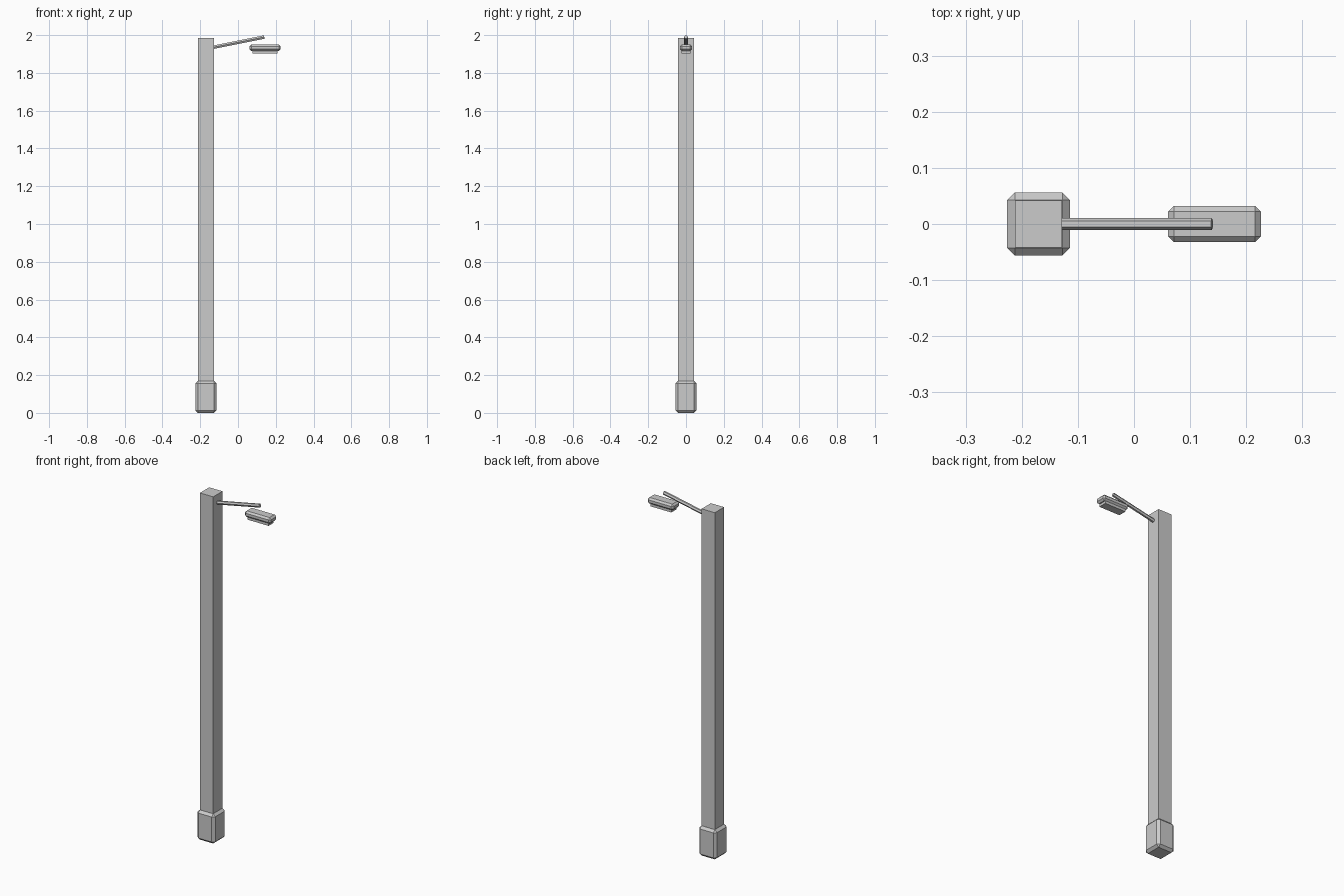
import bpy, bmesh
from mathutils import Vector

cube = bpy.data.objects.get("Cube")
if cube:
    bpy.data.objects.remove(cube, do_unlink=True)

grey = bpy.data.materials.new("light_grey_metal")
grey.use_nodes = True
colour = (0.6, 0.6, 0.6, 1)
grey.diffuse_color = colour
grey.node_tree.nodes["Principled BSDF"].inputs["Base Color"].default_value = colour


def finish(name, bm):
    mesh = bpy.data.meshes.new(name)
    bm.to_mesh(mesh)
    bm.free()
    mesh.materials.append(grey)
    obj = bpy.data.objects.new(name, mesh)
    bpy.context.collection.objects.link(obj)
    return obj


def box(name, low, high, chamfer=0):
    """Box between two corners, with every edge optionally chamfered."""
    low, high = Vector(low), Vector(high)
    bm = bmesh.new()
    bmesh.ops.create_cube(bm, size=1)
    bmesh.ops.scale(bm, vec=high - low, verts=bm.verts)
    bmesh.ops.translate(bm, vec=(low + high) / 2, verts=bm.verts)
    if chamfer:
        bmesh.ops.bevel(bm, geom=bm.edges[:], offset=chamfer, segments=1,
                        affect='EDGES', profile=0.5)
    return finish(name, bm)


def rod(name, start, end, radius, sides):
    """Low-poly rod between two points, with one ridge on top."""
    start, end = Vector(start), Vector(end)
    axis = end - start
    bm = bmesh.new()
    bmesh.ops.create_cone(bm, cap_ends=True, segments=sides, radius1=radius,
                          radius2=radius, depth=axis.length)
    turn = Vector((0, 0, 1)).rotation_difference(axis)
    bmesh.ops.rotate(bm, matrix=turn.to_matrix(), verts=bm.verts)
    bmesh.ops.translate(bm, vec=(start + end) / 2, verts=bm.verts)
    return finish(name, bm)


# Pole on its chamfered foot
px = -0.17
box("base", (px - 0.056, -0.056, 0), (px + 0.056, 0.056, 0.17), 0.0135)
box("pole", (px - 0.042, -0.042, 0.1), (px + 0.042, 0.042, 1.985))

# Rising arm
ridge_up = rod("arm", (-0.14, 0, 1.934), (0.139, 0, 1.99), 0.0105, 6)

# Lamp head with a light panel under it
box("lamp_head", (0.061, -0.0325, 1.916), (0.226, 0.0325, 1.951), 0.01)
box("lamp_panel", (0.077, -0.0235, 1.902), (0.21, 0.0235, 1.925))
